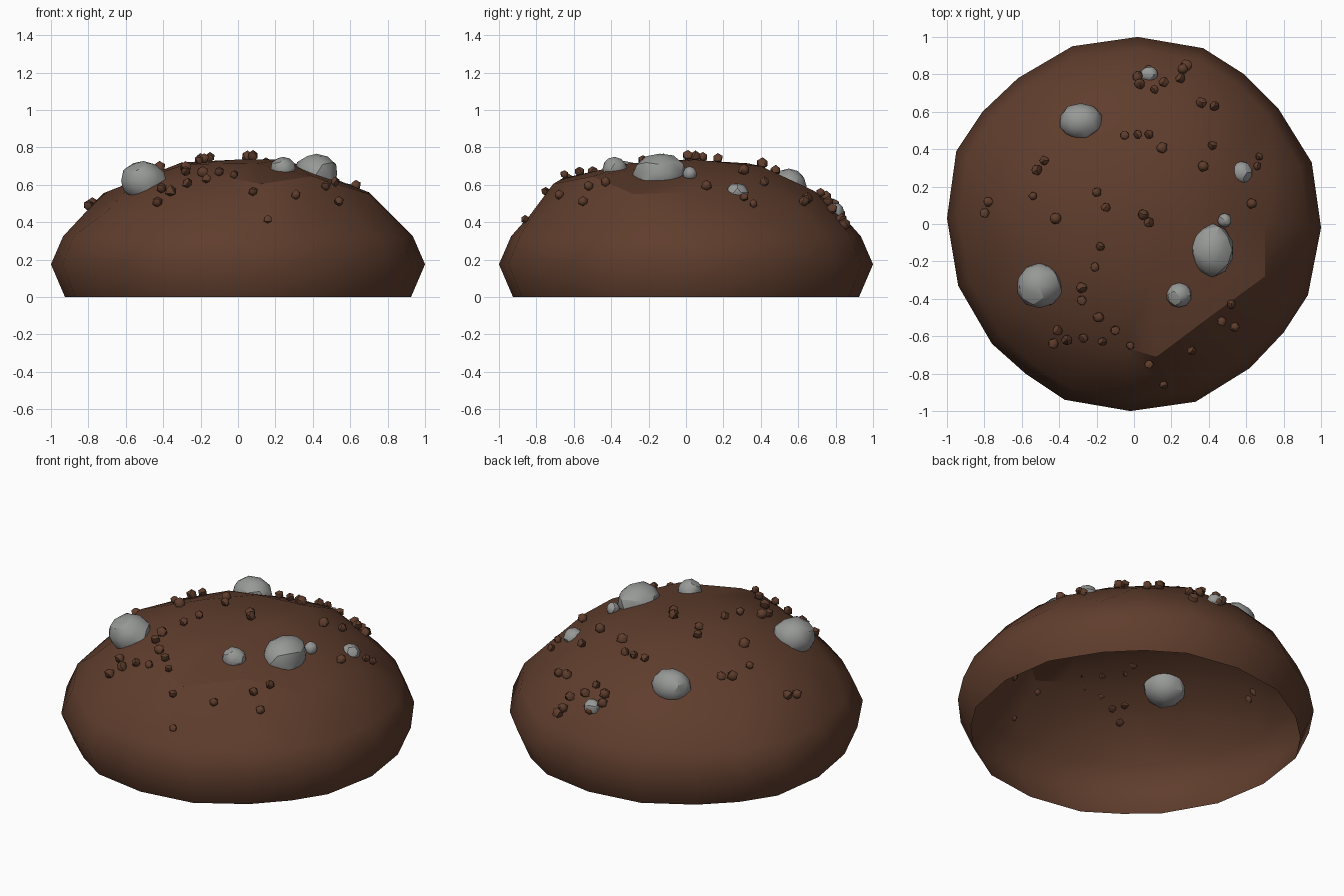
import bpy, bmesh, math, random
from mathutils import Vector
from mathutils.geometry import delaunay_2d_cdt
from mathutils.bvhtree import BVHTree

if "Cube" in bpy.data.objects:
    bpy.data.objects.remove(bpy.data.objects["Cube"])

random.seed(4)


def material(name, rgb):
    m = bpy.data.materials.new(name)
    m.diffuse_color = (*rgb, 1)
    m.use_nodes = True
    m.node_tree.nodes["Principled BSDF"].inputs["Base Color"].default_value = m.diffuse_color
    return m


soil = material("soil brown", (0.115, 0.047, 0.026))
stone = material("stone grey", (0.31, 0.32, 0.31))


def finish(bm, name, mat, angle):
    me = bpy.data.meshes.new(name)
    bm.to_mesh(me)
    me.materials.append(mat)
    ob = bpy.data.objects.new(name, me)
    bpy.context.collection.objects.link(ob)
    if angle:
        bpy.ops.object.select_all(action='DESELECT')
        ob.select_set(True)
        bpy.context.view_layer.objects.active = ob
        bpy.ops.object.shade_smooth_by_angle(angle=math.radians(angle))


# mound: open-bottomed shell, faceted top over two skirt rings
outline = [(.02, 1), (.37, .94), (.59, .8), (.77, .62), (.95, .33), (1, -.02), (.93, -.38),
           (.8, -.58), (.62, -.77), (.33, -.95), (-.02, -1), (-.37, -.94), (-.58, -.8),
           (-.76, -.64), (-.94, -.33), (-1, .03), (-.95, .39), (-.81, .6), (-.62, .78), (-.33, .95)]
outline.reverse()
SIDES = len(outline)


def ring(r, z):
    return [Vector((x * r, y * r, z)) for x, y in outline]


rim = ring(0.935, 0.325)
ridge_points = [
    (0, 0, .735), (-.28, -.22, .71), (-.3, .1, .72), (.25, .05, .735), (.2, .4, .7), (-.1, .33, .715),
    (.12, -.71, .605), (.4, -.5, .645), (.7, -.28, .55), (.73, .28, .49), (.7, 0, .56),
    (-.05, -.66, .635), (-.4, -.56, .575), (-.7, -.42, .46), (-.55, -.2, .62), (-.72, .08, .555),
    (-.64, .38, .53), (-.4, .73, .48), (-.12, .76, .52), (.18, .68, .57), (.5, .6, .48),
    (.45, .3, .635), (-.38, .45, .62), (.1, -.3, .715), (.12, -.84, .43), (.55, -.64, .41), (-.3, -.76, .46)]
N = len(ridge_points)
top = [Vector(p) for p in ridge_points] + rim
edges = [(N + i, N + (i + 1) % SIDES) for i in range(SIDES)]
# visible creases, kept as sharp edges
creases = [(6, 7), (7, 8), (8, 10), (10, 9), (11, 12), (12, 13), (16, 17), (11, 6)]
co, _, faces, orig, _, _ = delaunay_2d_cdt([p.xy for p in top], edges + creases, [], 1, 1e-5)

bm = bmesh.new()
vs = [bm.verts.new((c.x, c.y, top[o[0]].z)) for c, o in zip(co, orig)]
for f in faces:
    bm.faces.new([vs[i] for i in f])
find = {o: v for v, group in zip(vs, orig) for o in group}
upper = [find[N + k] for k in range(SIDES)]
for r, z in ((1.0, .175), (.925, 0)):
    lower = [bm.verts.new(p) for p in ring(r, z)]
    for i in range(SIDES):
        j = (i + 1) % SIDES
        bm.faces.new((upper[i], lower[i], lower[j], upper[j]))
    upper = lower
bmesh.ops.recalc_face_normals(bm, faces=bm.faces)
if sum(f.normal.z * f.calc_area() for f in bm.faces) < 0:
    bmesh.ops.reverse_faces(bm, faces=bm.faces)
for f in bm.faces:
    f.smooth = True
for e in bm.edges:
    low = max(v.co.z for v in e.verts) < .34
    e.smooth = low or e.calc_face_angle(0) < math.radians(23)
surface = BVHTree.FromBMesh(bm)
finish(bm, "soil_mound", soil, 0)
bm.free()


def height(x, y):
    hit = surface.ray_cast(Vector((x, y, 3)), Vector((0, 0, -1)))[0]
    return hit.z if hit else 0.3


def lump(name, center, size, mat, subdiv, jitter, angle):
    b = bmesh.new()
    bmesh.ops.create_icosphere(b, subdivisions=subdiv, radius=1)
    for v in b.verts:
        k = 1 + random.uniform(-jitter, jitter * .5)
        v.co = Vector([c + k * a * s for c, a, s in zip(center, v.co, size)])
    finish(b, name, mat, angle)
    b.free()


# stones: centre and radii
stones = [(-.285, .55, .59, .118, .1, .1), (-.505, -.33, .62, .125, .125, .11),
          (.42, -.14, .66, .12, .145, .112), (.24, -.38, .685, .068, .068, .065),
          (.575, .275, .56, .057, .06, .05), (.485, .02, .66, .038, .038, .038),
          (.08, .8, .46, .05, .045, .045)]
for i, (x, y, z, *size) in enumerate(stones):
    lump(f"stone_{i + 1}", (x, y, z), size, stone, 2, .05, 25)

# soil clods scattered over the surface
clods = [
    (-.78, .12), (-.8, .06), (-.48, .34), (-.52, .29), (-.54, .15), (-.42, .03), (-.2, .17),
    (-.15, .09), (-.18, -.12), (-.21, -.23), (-.28, -.34), (-.28, -.41), (-.19, -.5), (-.1, -.57),
    (-.02, -.65), (-.17, -.63), (-.27, -.61), (-.36, -.62), (-.41, -.57), (-.43, -.64), (.08, -.75),
    (.16, -.86), (.31, -.68), (.54, -.55), (.47, -.52), (.52, -.43), (.05, .05), (.08, .01),
    (.15, .41), (.08, .48), (.02, .48), (-.05, .475), (.37, .31), (.42, .42), (.67, .36),
    (.66, .31), (.63, .11), (.43, .63), (.36, .65), (.25, .78), (.26, .83), (.28, .85),
    (.16, .76), (.11, .72), (.02, .79), (.08, .83), (.03, .75)]
for i, (x, y) in enumerate(clods):
    r = random.uniform(.024, .034)
    lump(f"clod_{i + 1}", (x, y, height(x, y) + .022), (r, r, r), soil, 1, .12, 45)
